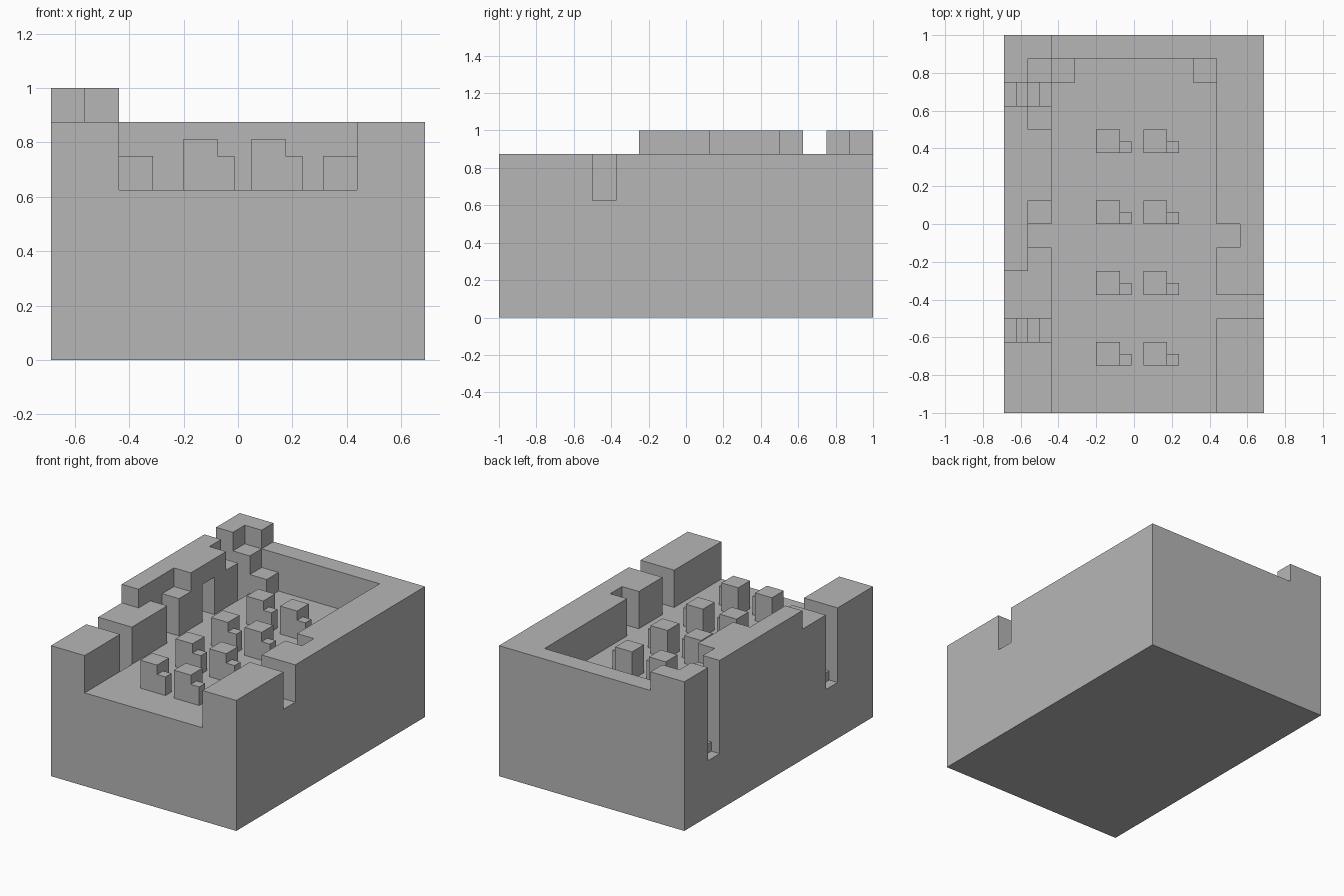
import bpy

cube = bpy.data.objects.get("Cube")
if cube:
    bpy.data.objects.remove(cube, do_unlink=True)

U = 0.125                     # building module
W = 5.5 * U                   # half width of the block
HALL = 3.5 * U                # half width of the hall
NICHE = 4.5 * U               # how far recesses reach into the side walls
FLOOR, WALL, FAR = 5 * U, 7 * U, 1.5

stone = bpy.data.materials.new("grey stone")
stone.use_nodes = True
colour = (0.47, 0.47, 0.47, 1)
stone.diffuse_color = colour
stone.node_tree.nodes["Principled BSDF"].inputs["Base Color"].default_value = colour


def box(name, x, y, z):
    """Box object spanning the given (low, high) ranges."""
    corners = [(a, b, c) for a in x for b in y for c in z]
    faces = [(0, 1, 3, 2), (4, 6, 7, 5), (0, 4, 5, 1),
             (2, 3, 7, 6), (0, 2, 6, 4), (1, 5, 7, 3)]
    mesh = bpy.data.meshes.new(name)
    mesh.from_pydata(corners, [], faces)
    mesh.materials.append(stone)
    obj = bpy.data.objects.new(name, mesh)
    bpy.context.collection.objects.link(obj)
    return obj


def carve(target, x, y, z):
    """Cut a box-shaped space out of the target."""
    cutter = box("cutter", x, y, z)
    cutter.hide_render = True
    mod = target.modifiers.new("carve", "BOOLEAN")
    mod.operation, mod.solver, mod.object = "DIFFERENCE", "EXACT", cutter
    bpy.context.view_layer.update()
    graph = bpy.context.evaluated_depsgraph_get()
    result = bpy.data.meshes.new_from_object(target.evaluated_get(graph))
    target.modifiers.clear()
    target.data = result
    bpy.data.objects.remove(cutter, do_unlink=True)


building = box("building", (-W, W), (-1, 1), (0, 1))

# Lower the wall tops, leaving the raised parapet on one side
carve(building, (-HALL, FAR), (-FAR, FAR), (WALL, FAR))
carve(building, (-FAR, -0.4), (-FAR, -2 * U), (WALL, FAR))
carve(building, (-NICHE, -0.4), (-3 * U, U), (WALL, FAR))
carve(building, (-NICHE, -0.4), (4 * U, 7 * U), (WALL, FAR))

# Hall, open at the front
carve(building, (-HALL, HALL), (-FAR, 7 * U), (FLOOR, FAR))

# Facing niches, side passage and doorway recess
carve(building, (-NICHE, -0.4), (-U, 0), (FLOOR, FAR))
carve(building, (0.4, NICHE), (-U, 0), (FLOOR, FAR))
carve(building, (0.4, FAR), (-4 * U, -3 * U), (FLOOR, FAR))
carve(building, (-NICHE, -0.4), (2 * U, 3 * U), (FLOOR, WALL))

# Two stairways climbing through the side wall
for y in (-5 * U, 5 * U):
    for i in range(4):
        carve(building, (-FAR, -W + (i + 1) * U / 2), (y, y + U),
              (3 * U + i * U / 2, FAR))

# Low blocks in the back corners of the hall
for side, x in (("right", -HALL), ("left", HALL - U)):
    box(side + "_corner_block", (x, x + U), (6 * U, 7 * U), (FLOOR, 6 * U))

# Pedestals, each with a small step at one side
for row, y in enumerate((-0.75, -0.375, 0, 0.375)):
    for col, x in enumerate((-0.2, 0.05)):
        tag = f"_{row + 1}_{col + 1}"
        box("pedestal" + tag, (x, x + U), (y, y + U), (FLOOR, 6.5 * U))
        box("pedestal_step" + tag, (x + U, x + 1.5 * U), (y, y + U / 2),
            (FLOOR, 6 * U))
